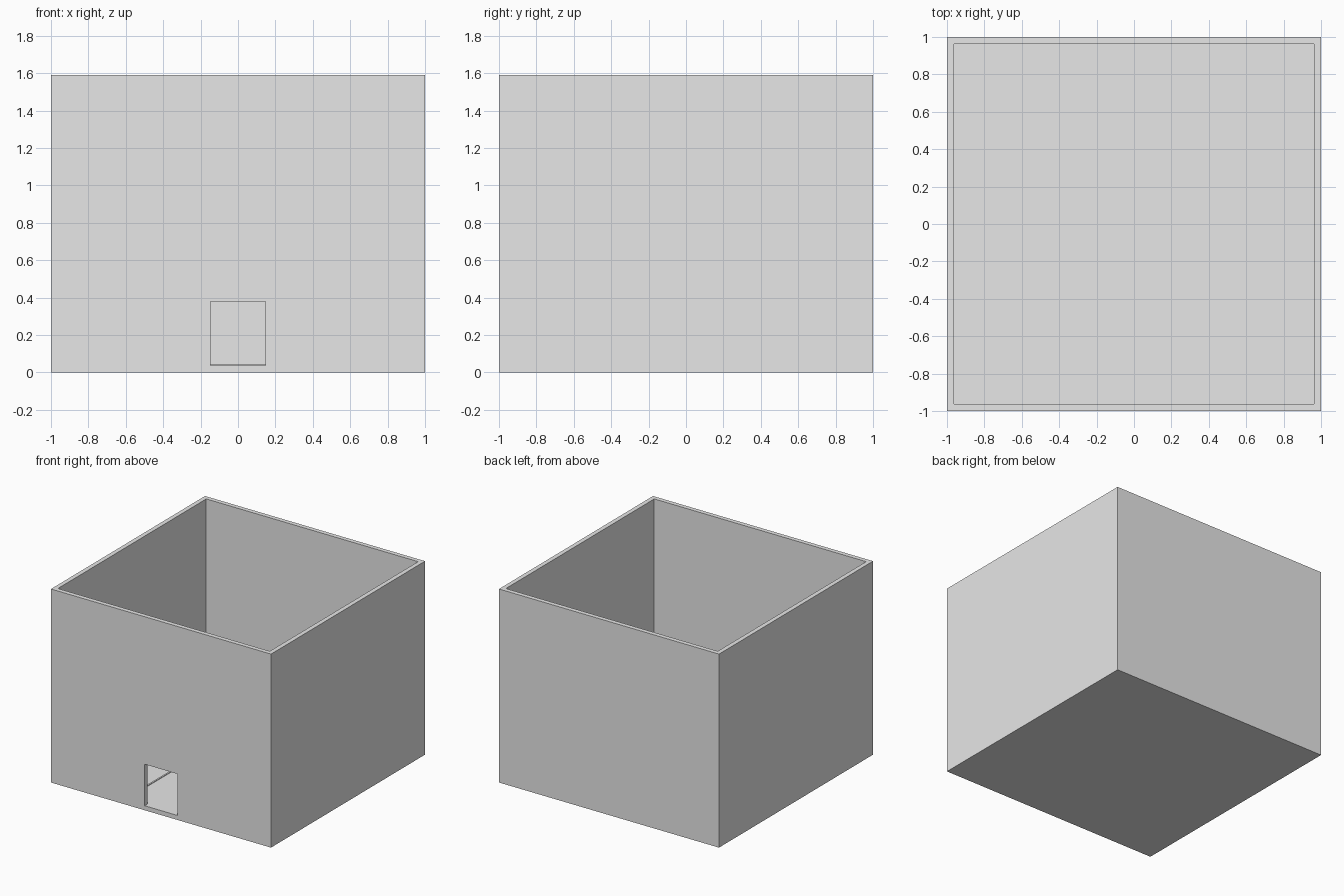
import bpy

if "Cube" in bpy.data.objects:
    bpy.data.objects.remove(bpy.data.objects["Cube"])

WALL = 0.037      # wall and floor thickness
HEIGHT = 1.59
INNER = 1 - WALL

grey = bpy.data.materials.new("plain grey")
grey.diffuse_color = (0.8, 0.8, 0.8, 1)
grey.use_nodes = True
grey.node_tree.nodes["Principled BSDF"].inputs["Base Color"].default_value = grey.diffuse_color


def box(name, x, y, z):
    """Axis-aligned box from (min, max) pairs."""
    bpy.ops.mesh.primitive_cube_add(size=1)
    ob = bpy.context.object
    ob.name = name
    spans = (x, y, z)
    for v in ob.data.vertices:
        v.co = [s[0] if c < 0 else s[1] for c, s in zip(v.co, spans)]
    ob.data.materials.append(grey)
    return ob


def boolean(target, tool, operation):
    """Combine the target with a hidden helper."""
    mod = target.modifiers.new(tool.name, 'BOOLEAN')
    mod.operation = operation
    mod.solver = 'EXACT'
    mod.object = tool
    tool.hide_render = True
    tool.hide_set(True)


# Open-topped box with a doorway in the front wall
shell = box("box_shell", (-1, 1), (-1, 1), (0, HEIGHT))
boolean(shell, box("cavity_cutter", (-INNER, INNER), (-INNER, INNER),
                   (WALL, HEIGHT + 0.2)), 'DIFFERENCE')
boolean(shell, box("doorway_cutter", (-0.148, 0.148), (-1.2, -0.9),
                   (WALL, 0.378)), 'DIFFERENCE')

# Low strips dividing the floor into nine squares
half, low, top = 0.0065, WALL - 0.01, WALL + 0.005
strips = box("floor_strips", (-0.333 - half, -0.333 + half),
             (-INNER, INNER), (low, top))
boolean(strips, box("strip_right", (0.333 - half, 0.333 + half),
                    (-INNER, INNER), (low, top)), 'UNION')
for side, y in (("front", -0.333), ("back", 0.333)):
    boolean(strips, box("strip_" + side, (-INNER, INNER),
                        (y - half, y + half), (low, top)), 'UNION')
